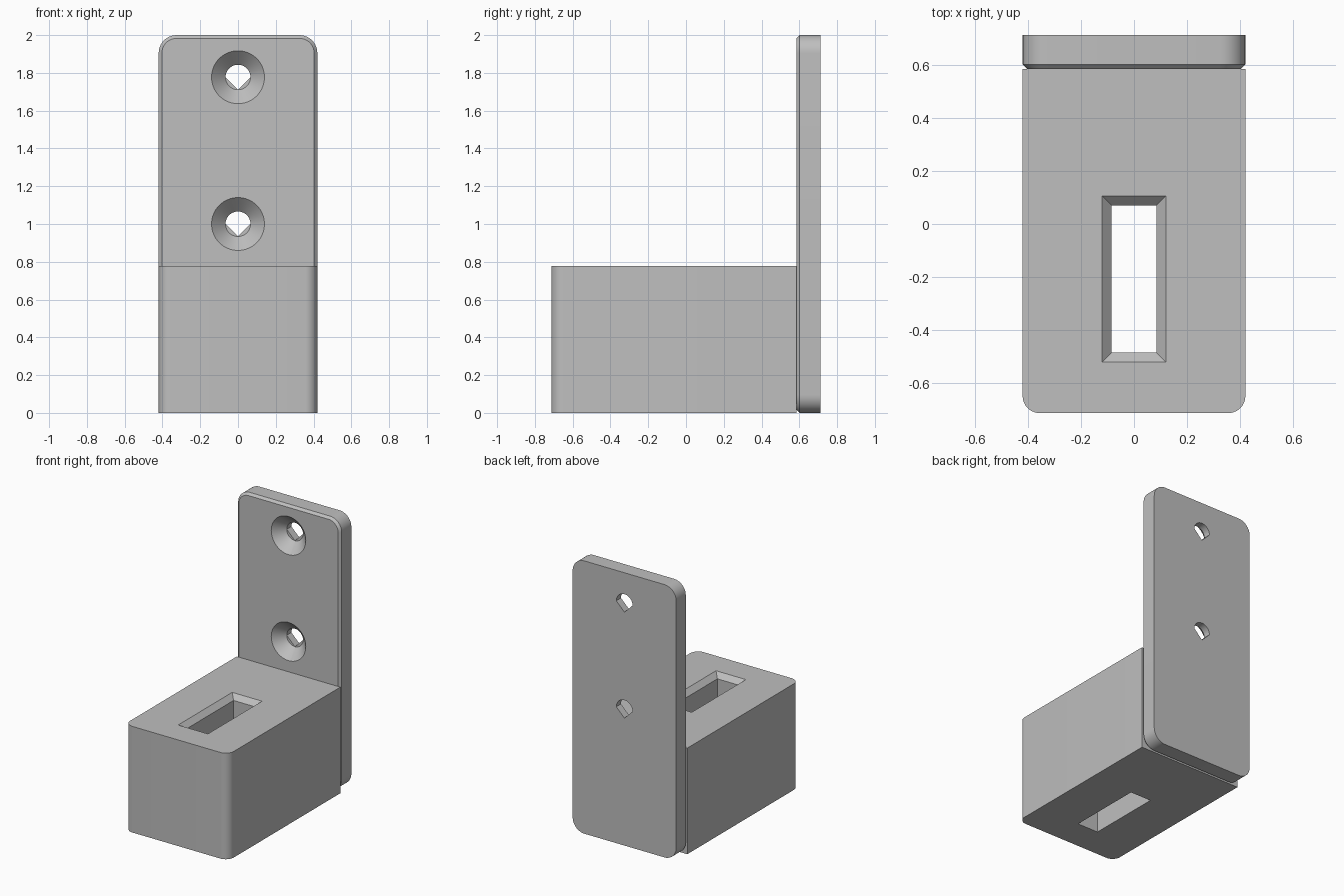
import bpy, bmesh
from math import sin, cos, pi, radians

if "Cube" in bpy.data.objects:
    bpy.data.objects.remove(bpy.data.objects["Cube"], do_unlink=True)

grey = bpy.data.materials.new("plain grey")
grey.use_nodes = True
colour = (0.52, 0.52, 0.52, 1)
grey.diffuse_color = colour
grey.node_tree.nodes["Principled BSDF"].inputs["Base Color"].default_value = colour


def rounded_rect(x0, x1, y0, y1, low_r, high_r, steps=10):
    """Outline with separate radii for its low and high corners (0 = sharp)."""
    pts = []
    for k, (x, y, sx, sy, r) in enumerate([
            (x1, y1, -1, -1, high_r), (x0, y1, 1, -1, high_r),
            (x0, y0, 1, 1, low_r), (x1, y0, -1, 1, low_r)]):
        count = steps if r > 0 else 0
        for i in range(count + 1):
            a = pi / 2 * (k + i / max(count, 1))
            pts.append((x + sx * r + r * cos(a), y + sy * r + r * sin(a)))
    return pts


def circle(z, r, n=64):
    return [(r * cos(2 * pi * i / n), z + r * sin(2 * pi * i / n)) for i in range(n)]


def teardrop(z, r, n=32):
    arc = [(r * cos(pi * i / n), z + r * sin(pi * i / n)) for i in range(n + 1)]
    return arc + [(0, z - r)]


def loft(name, sections, along):
    """Capped solid through (depth, outline) sections along the y or z axis."""
    bm = bmesh.new()
    rings = [[bm.verts.new((u, d, v) if along == "y" else (u, v, d))
              for u, v in outline] for d, outline in sections]
    for a, b in zip(rings, rings[1:]):
        for i in range(len(a)):
            j = (i + 1) % len(a)
            bm.faces.new((a[i], a[j], b[j], b[i]))
    bm.faces.new(rings[0])
    bm.faces.new(rings[-1])
    bmesh.ops.recalc_face_normals(bm, faces=bm.faces)
    mesh = bpy.data.meshes.new(name)
    bm.to_mesh(mesh)
    bm.free()
    mesh.materials.append(grey)
    ob = bpy.data.objects.new(name, mesh)
    bpy.context.collection.objects.link(ob)
    return ob


def activate(ob):
    bpy.ops.object.select_all(action="DESELECT")
    ob.select_set(True)
    bpy.context.view_layer.objects.active = ob


def cut(ob, cutter):
    cutter.hide_render = True
    activate(ob)
    mod = ob.modifiers.new("cut", "BOOLEAN")
    mod.operation = "DIFFERENCE"
    mod.solver = "EXACT"
    mod.object = cutter
    bpy.ops.object.modifier_apply(modifier=mod.name)
    bpy.data.objects.remove(cutter, do_unlink=True)


W = 0.42            # half width
FRONT, BACK = 0.585, 0.713
CH = 0.017          # plate edge chamfer

# Upright mounting plate with a chamfered front rim
full = rounded_rect(-W, W, 0, 2, 0.095, 0.095)
inner = rounded_rect(-W + CH, W - CH, CH, 2 - CH, 0.095 - CH, 0.095 - CH)
plate = loft("mounting_plate", [(FRONT, inner), (FRONT + CH, full), (BACK, full)], "y")

# Countersunk screw holes, pointed at the bottom of the bore
R_HEAD, R_BORE = 0.14, 0.066
seat = FRONT + R_HEAD - R_BORE
for z in (1.0, 1.777):
    cut(plate, loft("countersink_cutter", [(FRONT - 0.02, circle(z, R_HEAD + 0.02)),
                                           (seat, circle(z, R_BORE))], "y"))
    cut(plate, loft("bore_cutter", [(seat - 0.01, teardrop(z, R_BORE)),
                                    (BACK + 0.05, teardrop(z, R_BORE))], "y"))

# Block with rounded front corners
TOP = 0.778
base = rounded_rect(-W, W, -BACK, FRONT, 0.064, 0)
block = loft("block", [(0, base), (TOP, base)], "z")


# Through slot with a flared mouth
def slot(grow):
    return rounded_rect(-0.085 - grow, 0.085 + grow, -0.485 - grow, 0.07 + grow, 0, 0)


FLARE = 0.036
cut(block, loft("slot_cutter", [(-0.05, slot(0)), (TOP - FLARE, slot(0)),
                                (TOP + 0.02, slot(FLARE + 0.02))], "z"))

for ob in (plate, block):
    activate(ob)
    bpy.ops.object.shade_smooth_by_angle(angle=radians(30))
